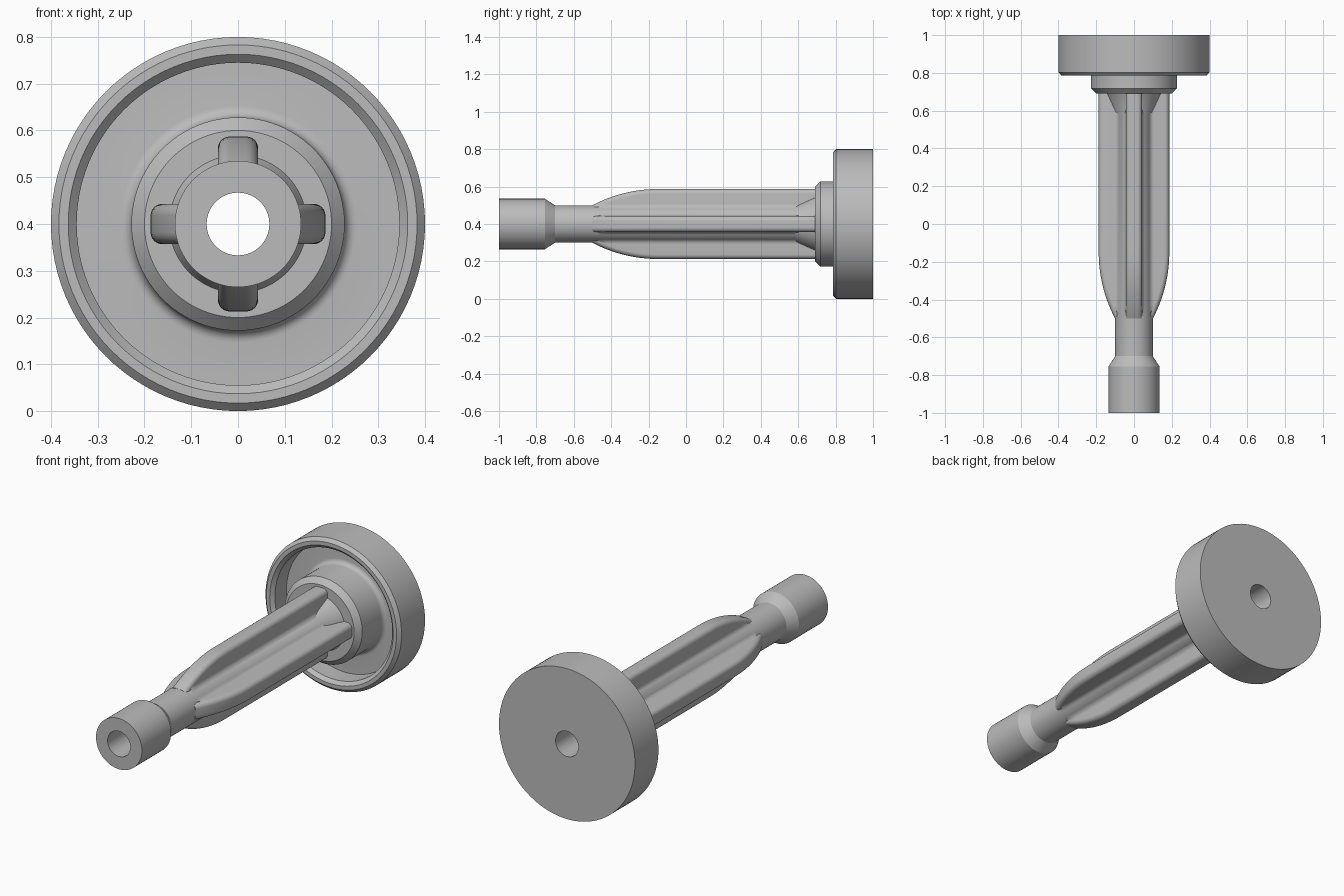
import bpy, bmesh
from math import sin, cos, pi, sqrt
from mathutils import Matrix, Vector

cube = bpy.data.objects.get("Cube")
if cube:
    bpy.data.objects.remove(cube, do_unlink=True)

AXIS_Z = 0.4
BORE = 0.067
SHAFT = 0.10

grey = bpy.data.materials.new("plain grey")
grey.use_nodes = True
grey.diffuse_color = (0.5, 0.5, 0.5, 1)
grey.node_tree.nodes["Principled BSDF"].inputs["Base Color"].default_value = (0.5, 0.5, 0.5, 1)


def finish(bm, name):
    """Turn a bmesh into a smooth-by-angle object on the main axis."""
    bmesh.ops.remove_doubles(bm, verts=bm.verts, dist=1e-5)
    bmesh.ops.recalc_face_normals(bm, faces=bm.faces)
    mesh = bpy.data.meshes.new(name)
    bm.to_mesh(mesh)
    bm.free()
    mesh.materials.append(grey)
    obj = bpy.data.objects.new(name, mesh)
    obj.location.z = AXIS_Z
    bpy.context.collection.objects.link(obj)
    bpy.ops.object.select_all(action='DESELECT')
    obj.select_set(True)
    bpy.context.view_layer.objects.active = obj
    bpy.ops.object.shade_smooth_by_angle(angle=pi / 6)
    return obj


def lathe(name, profile, steps=96):
    """Spin a closed (radius, y) profile around the y axis."""
    bm = bmesh.new()
    verts = [bm.verts.new((r, y, 0)) for r, y in profile]
    edges = [bm.edges.new((a, b)) for a, b in zip(verts, verts[1:] + verts[:1])]
    bmesh.ops.spin(bm, geom=verts + edges, cent=(0, 0, 0), axis=(0, 1, 0),
                   angle=2 * pi, steps=steps, use_merge=True)
    return finish(bm, name)


# Hollow shaft with a thicker front end and a flared root
lathe("shaft", [(BORE, -1), (0.135, -1), (0.135, -0.755), (SHAFT, -0.70),
                (SHAFT, 0.58), (0.147, 0.69), (BORE, 0.69)])

# Dished flange: hub, root fillet, recessed floor and chamfered rim
FLOOR = 0.90
fillet = [(0.253 - 0.025 * cos(a), FLOOR - 0.025 + 0.025 * sin(a))
          for a in (i * pi / 12 for i in range(7))]
lathe("flange", [(BORE, 0.69), (0.20, 0.69), (0.228, 0.718)] + fillet +
      [(0.345, FLOOR), (0.345, 0.803), (0.363, 0.785), (0.383, 0.785),
       (0.40, 0.803), (0.40, 1), (BORE, 1)])


# Four fins, each lofted along y with rounded tips and filleted roots
def fin_section(tip, half=0.043, corner=0.025, root=0.03):
    cx = half + root
    cz = sqrt((SHAFT + root) ** 2 - cx ** 2)
    start = pi + 0.97
    pts = [(half, 0.07)]
    for i in range(6):
        a = start + (pi - start) * i / 5
        pts.append((cx + root * cos(a), min(cz + root * sin(a), tip - corner)))
    for i in range(7):
        a = i * pi / 12
        pts.append((half - corner + corner * cos(a), tip - corner + corner * sin(a)))
    return pts + [(-x, z) for x, z in reversed(pts)]


ARC = 0.75
stations = []
for i in range(17):
    y = -0.5 + 0.35 * i / 16
    stations.append((y, 0.187 - ARC + sqrt(ARC ** 2 - (y + 0.15) ** 2)))
stations.append((0.70, 0.187))

for n, name in enumerate(("top_fin", "left_fin", "bottom_fin", "right_fin")):
    bm = bmesh.new()
    turn = Matrix.Rotation(n * pi / 2, 3, 'Y')
    rings = [[bm.verts.new(turn @ Vector((x, y, z))) for x, z in fin_section(tip)]
             for y, tip in stations]
    count = len(rings[0])
    for a, b in zip(rings, rings[1:]):
        for i in range(count):
            j = (i + 1) % count
            bm.faces.new((a[i], a[j], b[j], b[i]))
    bm.faces.new(rings[0])
    bm.faces.new(rings[-1])
    finish(bm, name)
